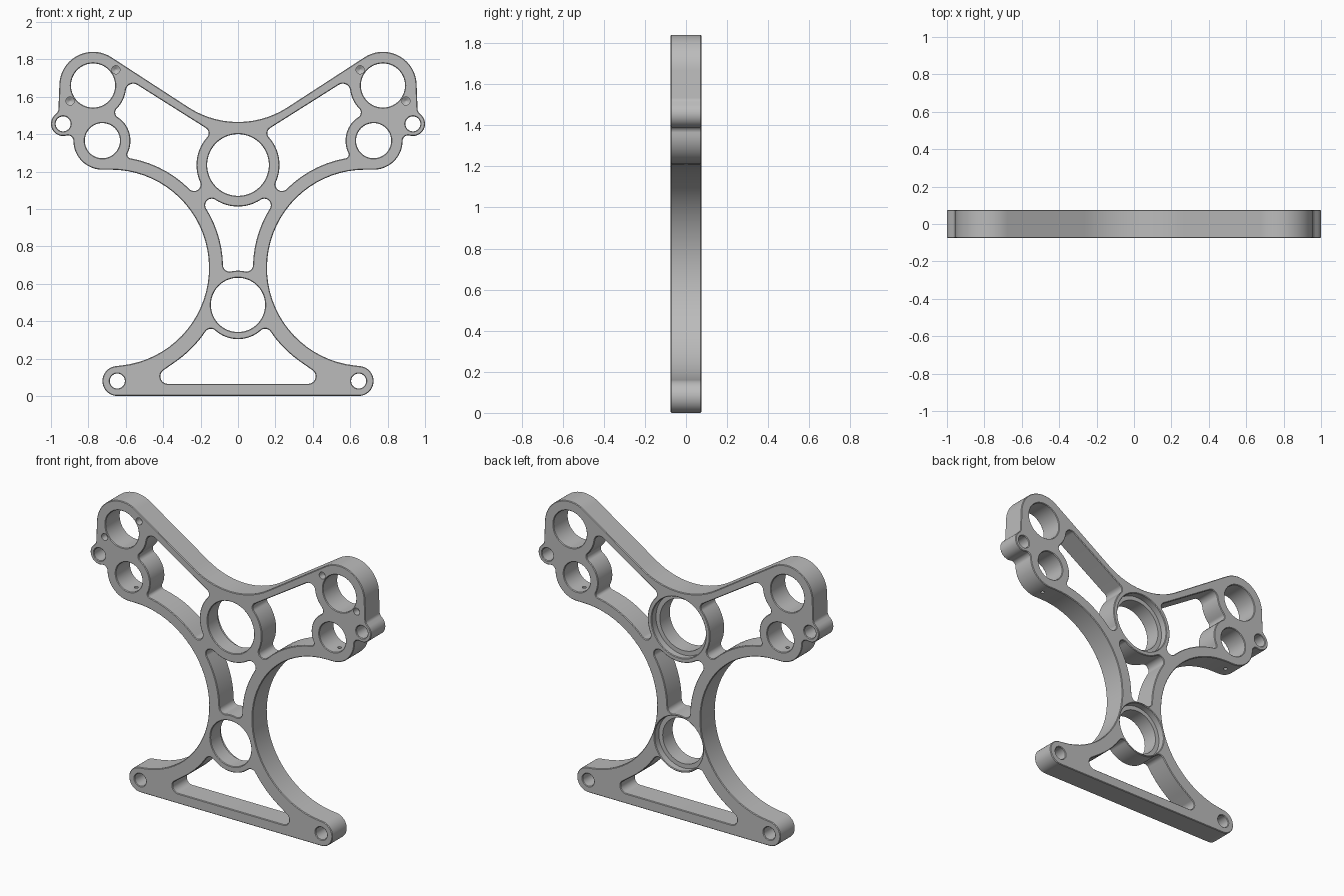
import bpy, bmesh, math
from mathutils import Vector

if "Cube" in bpy.data.objects:
    bpy.data.objects.remove(bpy.data.objects["Cube"])

HALF = 0.075      # half thickness of the plate
CH = 0.004        # edge chamfer
TAU = 2 * math.pi


def unit(a):
    return Vector((math.cos(a), math.sin(a)))


def fit(circles):
    """Nudge circles flagged True until they touch both neighbours."""
    out = [[Vector(c[:2]), c[2], len(c) > 3] for c in circles]
    for _ in range(60):
        for i, (c, s, flag) in enumerate(out):
            if flag:
                for oc, os, _f in (out[i - 1], out[(i + 1) % len(out)]):
                    out[i][0] = oc + (out[i][0] - oc).normalized() * abs(os - s)
    return out


def belt(circles):
    """Smooth closed path round directed circles (x, z, signed radius);
    returns (point, left normal) pairs, counter-clockwise."""
    cs = fit(circles)
    if len(cs) == 1:
        c, s, _ = cs[0]
        return [(c - s * unit(TAU * k / 64), unit(TAU * k / 64)) for k in range(64)]
    angles = []
    for i, (c, s, _) in enumerate(cs):
        c2, s2, _ = cs[(i + 1) % len(cs)]
        d = c2 - c
        ratio = max(-1, min(1, (s2 - s) / d.length))
        angles.append(math.atan2(d.y, d.x) + math.acos(ratio))
    path = []
    for i, (c, s, _) in enumerate(cs):
        a0, a1 = angles[i - 1], angles[i]
        sweep = (a1 - a0) % TAU if s > 0 else -((a0 - a1) % TAU)
        if abs(sweep) > 6:
            sweep = 0
        steps = max(1, math.ceil(abs(sweep) / math.radians(5)))
        for k in range(steps + 1):
            n = unit(a0 + sweep * k / steps)
            p = c - s * n
            if not path or (p - path[-1][0]).length > 0.0005:
                path.append((p, n))
    if (path[0][0] - path[-1][0]).length < 0.0005:
        path.pop()
    return path


def flip(circles):
    return [(-c[0],) + tuple(c[1:]) for c in reversed(circles)]


def symmetric(half):
    return half + flip([c for c in half if c[0] != 0])


# Main features as (x, z, radius)
FOOT = (0.645, 0.08)
FLANK = (0.68, 0.685)
UPPER = (0.775, 1.66)
LOWER = (0.725, 1.365)
EAR = (0.935, 1.455)
HUB = (0, 1.235)
LOW_HUB = (0, 0.487)

outline = symmetric([
    (*FOOT, 0.08), (*FLANK, -0.525), (*LOWER, 0.155), (0.91, 1.363, -0.03, True),
    (*EAR, 0.065), (0.99, 1.535, -0.03), (*UPPER, 0.18), (0, 1.952, -0.487)])

base_pocket = symmetric([
    (0.375, 0.105, 0.04), (*FLANK, -0.61), (0.155, 0.32, 0.035, True), (*LOW_HUB, -0.183)])

neck_pocket = symmetric([
    (*LOW_HUB, -0.183), (0.05, 0.705, 0.035, True), (*FLANK, -0.6),
    (0.133, 1.005, 0.035, True), (*HUB, -0.222)])

arm_pocket = [
    (0.24, 1.147, 0.035, True), (*FLANK, -0.595), (0.57, 1.29, 0.02, True),
    (*LOWER, -0.15), (0.615, 1.51, 0.03, True), (*UPPER, -0.177),
    (0.56, 1.63, 0.04), (0.19, 1.405, 0.033), (*HUB, -0.222)]

# Sections as (depth, widening)
edge = [(-HALF, CH), (CH - HALF, 0), (HALF - CH, 0), (HALF, CH)]
seat = edge[:2] + [(0.03, 0), (0.03, 0.028), (HALF - CH, 0.028), (HALF, 0.028 + CH)]
dimple = [(-HALF, 0), (-0.03, 0), (-0.018, -0.019)]

bm = bmesh.new()
front_rim, back_rim = [], []


def sweep_wall(circles, section, side=-1, blind=False):
    """Run a section along a path, keeping its rims for the face caps."""
    path = belt(circles)
    rings = []
    for y, grow in section:
        pts = [p + n * grow * side for p, n in path]
        rings.append([bm.verts.new((p.x, y, p.y)) for p in pts])
    count = len(path)
    for a, b in zip(rings, rings[1:]):
        for i in range(count):
            j = (i + 1) % count
            bm.faces.new((a[i], a[j], b[j], b[i]))
    for ring, rim in ((rings[0], front_rim), (rings[-1], back_rim)):
        if blind and rim is back_rim:
            bm.faces.new(ring)
        else:
            rim += [bm.edges.get((ring[i - 1], ring[i])) for i in range(count)]


# Outer wall and lightening pockets
sweep_wall(outline, edge, side=1)
sweep_wall(base_pocket, edge)
sweep_wall(neck_pocket, edge)
sweep_wall(arm_pocket, edge)
sweep_wall(flip(arm_pocket), edge)

# Bearing seats on the centre line
sweep_wall([(*HUB, 0.165)], seat)
sweep_wall([(*LOW_HUB, 0.145)], seat)

# Paired bores and blind dimples
for m in (1, -1):
    for (x, z), r in ((UPPER, 0.118), (LOWER, 0.094), (EAR, 0.04), (FOOT, 0.04)):
        sweep_wall([(m * x, z, r)], edge)
    for x, z in ((0.653, 1.744), (0.898, 1.577)):
        sweep_wall([(m * x, z, 0.022)], dimple, blind=True)

# Flat front and back faces
for rim, y in ((front_rim, -1), (back_rim, 1)):
    bmesh.ops.triangle_fill(bm, use_beauty=True, edges=rim, normal=(0, y, 0))
bmesh.ops.recalc_face_normals(bm, faces=bm.faces)

mesh = bpy.data.meshes.new("support_plate")
bm.to_mesh(mesh)
bm.free()
plate = bpy.data.objects.new("support_plate", mesh)
bpy.context.collection.objects.link(plate)

# Bare metal colour
metal = bpy.data.materials.new("grey_metal")
metal.use_nodes = True
colour = (0.5, 0.5, 0.5, 1)
metal.diffuse_color = colour
metal.node_tree.nodes["Principled BSDF"].inputs["Base Color"].default_value = colour
mesh.materials.append(metal)

# Set-screw holes up through the lower bosses
for m in (1, -1):
    bpy.ops.mesh.primitive_cylinder_add(vertices=16, radius=0.012, depth=0.14,
                                        location=(m * LOWER[0], 0, 1.24))
    cutter = bpy.context.object
    cutter.name = "screw_cutter"
    cutter.hide_render = True
    bpy.ops.object.select_all(action="DESELECT")
    bpy.context.view_layer.objects.active = plate
    plate.select_set(True)
    mod = plate.modifiers.new("screw_hole", "BOOLEAN")
    mod.operation = "DIFFERENCE"
    mod.solver = "EXACT"
    mod.object = cutter
    bpy.ops.object.modifier_apply(modifier=mod.name)
    bpy.data.objects.remove(cutter)

bpy.ops.object.shade_smooth_by_angle(angle=math.radians(30))
